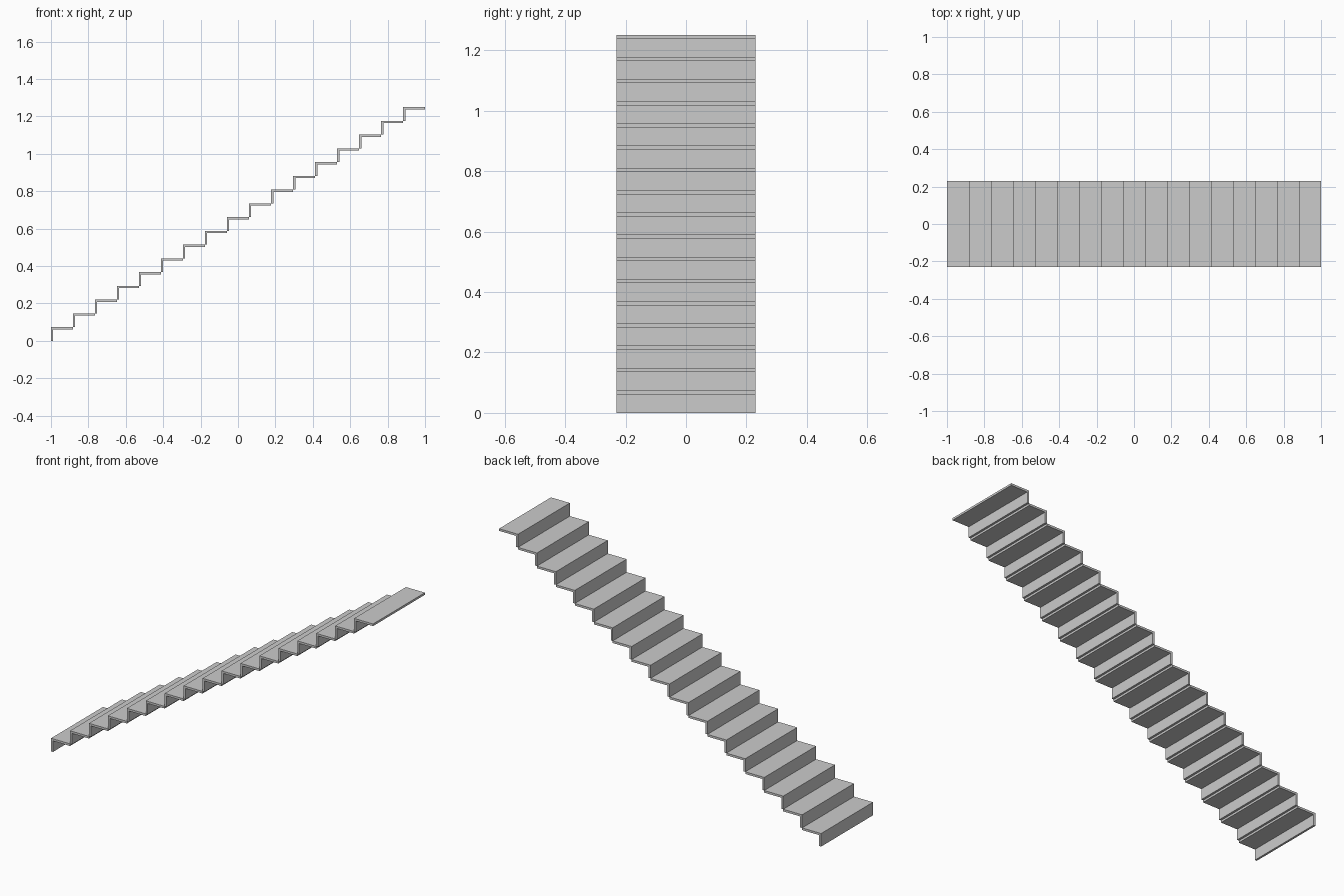
import bpy
import bmesh

cube = bpy.data.objects.get("Cube")
if cube:
    bpy.data.objects.remove(cube, do_unlink=True)

STEPS = 17
RUN = 2 / STEPS
RISE = 1.25 / STEPS
WIDTH = 0.46
THICK = 0.012

# Plain grey material
grey = bpy.data.materials.new("grey")
grey.use_nodes = True
colour = (0.6, 0.6, 0.6, 1)
grey.diffuse_color = colour
grey.node_tree.nodes["Principled BSDF"].inputs["Base Color"].default_value = colour

# One step: an L-shaped riser and tread profile, extruded across the width
profile = [(0, 0), (0, RISE), (RUN, RISE), (RUN, RISE - THICK),
           (THICK, RISE - THICK), (THICK, 0)]
bm = bmesh.new()
side = bm.faces.new([bm.verts.new((x, -WIDTH / 2, z)) for x, z in profile])
extruded = bmesh.ops.extrude_face_region(bm, geom=[side])["geom"]
moved = [v for v in extruded if isinstance(v, bmesh.types.BMVert)]
bmesh.ops.translate(bm, verts=moved, vec=(0, WIDTH, 0))
bmesh.ops.recalc_face_normals(bm, faces=bm.faces)
mesh = bpy.data.meshes.new("stair_steps")
bm.to_mesh(mesh)
bm.free()
mesh.materials.append(grey)

stairs = bpy.data.objects.new("stair_steps", mesh)
stairs.location.x = -1
bpy.context.collection.objects.link(stairs)

# Repeat the step up the flight
flight = stairs.modifiers.new("flight", 'ARRAY')
flight.count = STEPS
flight.use_relative_offset = False
flight.use_constant_offset = True
flight.constant_offset_displace = (RUN, 0, RISE)
